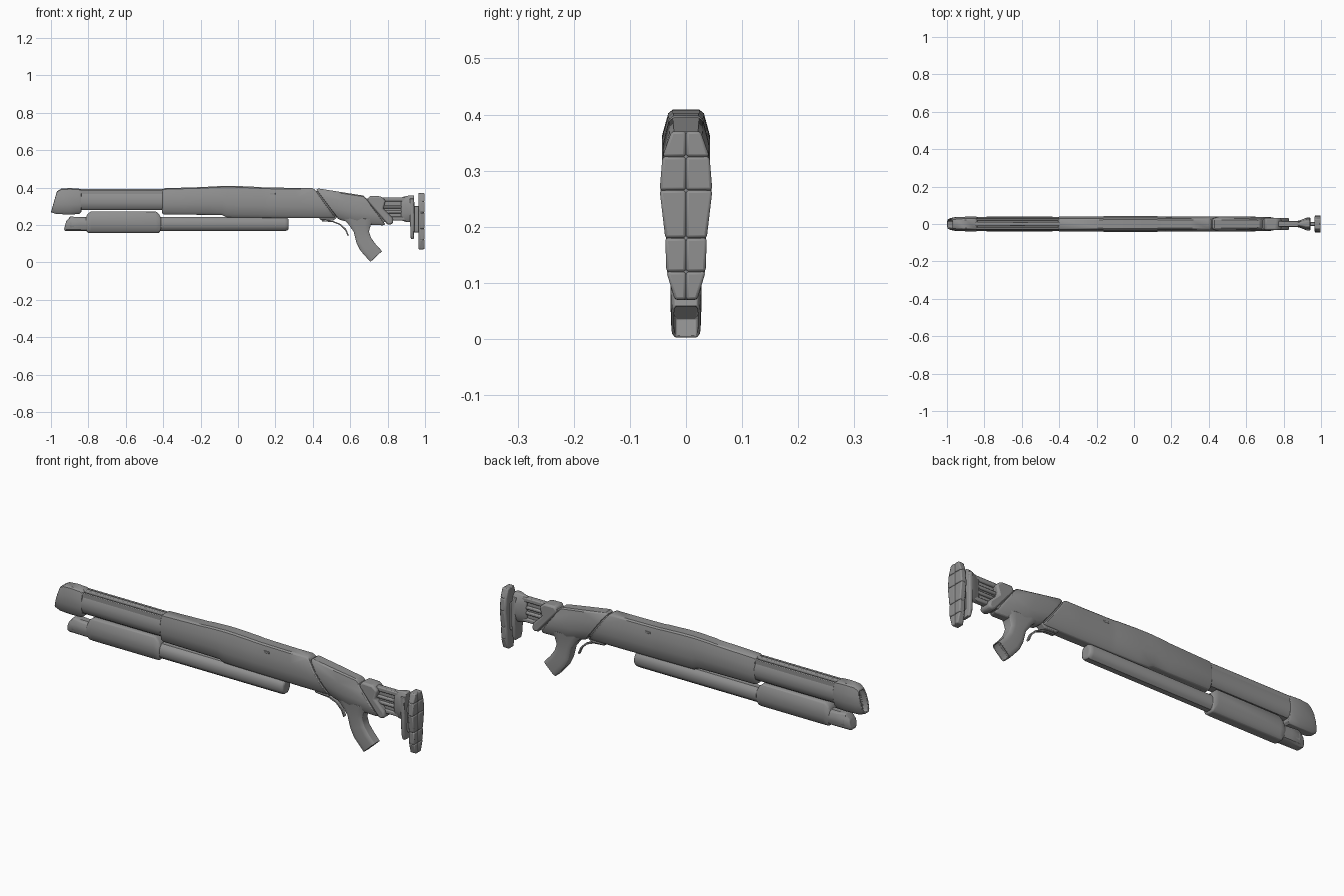
import bpy, bmesh
from math import radians

if "Cube" in bpy.data.objects:
    bpy.data.objects.remove(bpy.data.objects["Cube"])

BODY = [(0, .5), (.1, .8), (.38, 1), (.7, 1), (.96, .74), (1, .55)]
ROUND = [(0, .4), (.12, .75), (.32, 1), (.68, 1), (.88, .75), (1, .4)]
BOXY = [(0, .75), (.1, .95), (.25, 1), (.75, 1), (.9, .95), (1, .75)]

GREY = bpy.data.materials.new("dark_grey")
GREY.diffuse_color = (.28, .28, .28, 1)
GREY.use_nodes = True
GREY.node_tree.nodes["Principled BSDF"].inputs["Base Color"].default_value = GREY.diffuse_color


def finish(name, bm, bevel, mirror=False):
    bmesh.ops.recalc_face_normals(bm, faces=bm.faces)
    me = bpy.data.meshes.new(name)
    bm.to_mesh(me)
    bm.free()
    me.materials.append(GREY)
    ob = bpy.data.objects.new(name, me)
    bpy.context.collection.objects.link(ob)
    if mirror:
        m = ob.modifiers.new("mirror", 'MIRROR')
        m.use_axis = (False, True, False)
        m.use_mirror_merge = False
    if bevel:
        b = ob.modifiers.new("bevel", 'BEVEL')
        b.width, b.segments, b.limit_method = bevel, 2, 'ANGLE'
        b.angle_limit = radians(40)
    bpy.ops.object.select_all(action='DESELECT')
    bpy.context.view_layer.objects.active = ob
    ob.select_set(True)
    bpy.ops.object.shade_smooth_by_angle(angle=radians(35))
    return ob


def loft(name, stations, section=BODY, bevel=.004, hollow=None, inset=.008, depth=.03):
    """Skin sections; a station is (x_top, z_top, x_bottom, z_bottom, half_width)."""
    bm = bmesh.new()
    ring = [(t, w) for t, w in section] + [(t, -w) for t, w in reversed(section)]
    rows = [[bm.verts.new((xb + (xt - xb) * t, hw * w, zb + (zt - zb) * t)) for t, w in ring]
            for xt, zt, xb, zb, hw in stations]
    n = len(ring)
    for a, b in zip(rows, rows[1:]):
        for i in range(n):
            bm.faces.new((a[i], a[(i + 1) % n], b[(i + 1) % n], b[i]))
    caps = [bm.faces.new(rows[0]), bm.faces.new(rows[-1])]
    bmesh.ops.recalc_face_normals(bm, faces=bm.faces)
    if hollow is not None:
        f = caps[hollow]
        bmesh.ops.inset_individual(bm, faces=[f], thickness=inset)
        r = bmesh.ops.extrude_discrete_faces(bm, faces=[f])
        g = r['faces'][0]
        bmesh.ops.translate(bm, verts=g.verts, vec=-g.normal * depth)
    return finish(name, bm, bevel)


def straight(stations):
    """Upright stations from (x, z_bottom, z_top, half_width)."""
    return [(x, zt, x, zb, hw) for x, zb, zt, hw in stations]


def box_into(bm, lo, hi):
    r = bmesh.ops.create_cube(bm, size=1)
    for v in r['verts']:
        for k in range(3):
            v.co[k] = (lo[k] + hi[k]) / 2 + v.co[k] * (hi[k] - lo[k])


def prism(name, pts, hw, bevel):
    """Side profile in x,z extruded across y."""
    bm = bmesh.new()
    a = [bm.verts.new((x, -hw, z)) for x, z in pts]
    b = [bm.verts.new((x, hw, z)) for x, z in pts]
    n = len(pts)
    bm.faces.new(a)
    bm.faces.new(b[::-1])
    for i in range(n):
        bm.faces.new((a[i], b[i], b[(i + 1) % n], a[(i + 1) % n]))
    return finish(name, bm, bevel)


# Muzzle shroud with slanted hollow face
loft("muzzle_shroud", [(-.968, .38, -1, .268, .03), (-.945, .394, -.97, .258, .036),
                       (-.9, .397, -.9, .256, .039), (-.85, .394, -.85, .258, .04),
                       (-.838, .386, -.838, .268, .038)], hollow=0)
# Barrel body with top rib and side rails
loft("barrel_body", straight([(-.86, .28, .374, .038), (-.38, .28, .374, .038)]))
loft("barrel_rib", straight([(-.86, .36, .393, .011), (-.37, .36, .393, .011)]), BOXY, .002)
bm = bmesh.new()
box_into(bm, (-.86, .02, .355), (-.37, .03, .388))
finish("barrel_side_rails", bm, .003, mirror=True)

# Receiver, sheared at the rear
loft("receiver", straight([(-.405, .259, .390, .038), (-.395, .256, .396, .04),
                           (-.17, .254, .403, .041), (-.155, .254, .405, .042),
                           (-.085, .253, .408, .043), (-.06, .241, .409, .043),
                           (.0, .240, .408, .043), (.11, .239, .403, .043),
                           (.13, .238, .401, .041), (.17, .238, .400, .041)])
     + [(.30, .398, .36, .236, .041), (.395, .398, .5, .236, .041), (.408, .392, .522, .238, .040)])
# Small side latch
bm = bmesh.new()
box_into(bm, (.17, .03, .362), (.2, .039, .372))
finish("side_latches", bm, .002, mirror=True)

# Rear frame behind the slanted seam
loft("seam_core", [(.39, .386, .5, .245, .036), (.44, .38, .56, .245, .036)])
loft("rear_frame", [(.418, .388, .534, .234, .040), (.43, .395, .55, .226, .041),
                    (.55, .376, .65, .202, .04), (.67, .357, .775, .198, .036),
                    (.682, .345, .788, .203, .033)])
# Hollow pistol grip
loft("pistol_grip", [(.73, .23, .545, .245, .034), (.71, .2, .585, .21, .031),
                     (.70, .165, .618, .165, .028), (.712, .13, .633, .105, .027),
                     (.737, .095, .655, .062, .028), (.77, .06, .708, .002, .026)],
     BOXY, bevel=.002, hollow=1, inset=.005, depth=.04)

# Trigger housing and curved trigger
prism("trigger_housing", [(.43, .25), (.44, .226), (.51, .224), (.54, .25)], .02, .004)
path = [(.45, .226), (.51, .221), (.55, .205), (.578, .178), (.592, .145)]
inner = [(x - .005, z - .006) for x, z in path]
prism("trigger", path + inner[::-1], .008, .001)

# Magazine tube, fore grip and front tip
loft("magazine_tube", straight([(-.9, .168, .242, .033), (.25, .168, .242, .033),
                                (.264, .17, .238, .03), (.27, .176, .23, .024)]), ROUND)
loft("fore_grip", straight([(-.815, .18, .235, .034), (-.805, .158, .258, .038),
                            (-.785, .157, .273, .039), (-.44, .157, .273, .039),
                            (-.42, .158, .255, .038), (-.41, .18, .235, .034)]), BODY)
loft("tube_tip", [(-.918, .222, -.93, .178, .026), (-.895, .246, -.925, .167, .032),
                  (-.85, .24, -.85, .167, .035), (-.8, .238, -.8, .167, .035)], BODY)

# Stock collar with slanted front edge
prism("collar_core", [(.66, .34), (.72, .34), (.81, .215), (.75, .215)], .026, 0)
prism("stock_collar", [(.69, .33), (.703, .355), (.765, .353), (.79, .33), (.776, .287),
                       (.825, .24), (.832, .212), (.815, .2), (.797, .204)], .033, .009)
# Stock struts
bm = bmesh.new()
for x0, z, h in [(.75, .335, .011), (.76, .297, .008), (.78, .27, .008), (.8, .234, .01)]:
    box_into(bm, (x0, -.015, z - h), (.91, .015, z + h))
box_into(bm, (.77, -.005, .23), (.9, .005, .335))
finish("stock_struts", bm, .005)
# Flared stock block and its lower foot
loft("stock_block", straight([(.872, .225, .347, .016), (.895, .217, .353, .022),
                              (.918, .215, .358, .033), (.942, .215, .358, .035)]), ROUND)
loft("stock_plate", [(.942, .34, .918, .34, .034), (.944, .23, .92, .23, .036),
                     (.942, .15, .922, .15, .032), (.94, .125, .924, .125, .024)], BOXY)
loft("butt_link", straight([(.93, .16, .3, .012), (.98, .16, .3, .012)]), BOXY, .003)

# Padded butt: backing plate and softly quilted pads
rows = [(.07, .02), (.12, .035), (.18, .037), (.265, .047), (.325, .042), (.37, .026)]
loft("butt_backing", [(.994, z, .964, z, w * .97) for z, w in rows], BOXY, .003)
bm = bmesh.new()
for (z0, w0), (z1, w1) in zip(rows, rows[1:]):
    q = [(0, z0), (w0, z0), (w1, z1), (0, z1)]
    a = [bm.verts.new((.97, y, z)) for y, z in q]
    b = [bm.verts.new((.998, y, z)) for y, z in q]
    bm.faces.new(a)
    bm.faces.new(b[::-1])
    for i in range(4):
        j = (i + 1) % 4
        bm.faces.new((a[i], b[i], b[j], a[j]))
finish("butt_pads", bm, .005, mirror=True)
